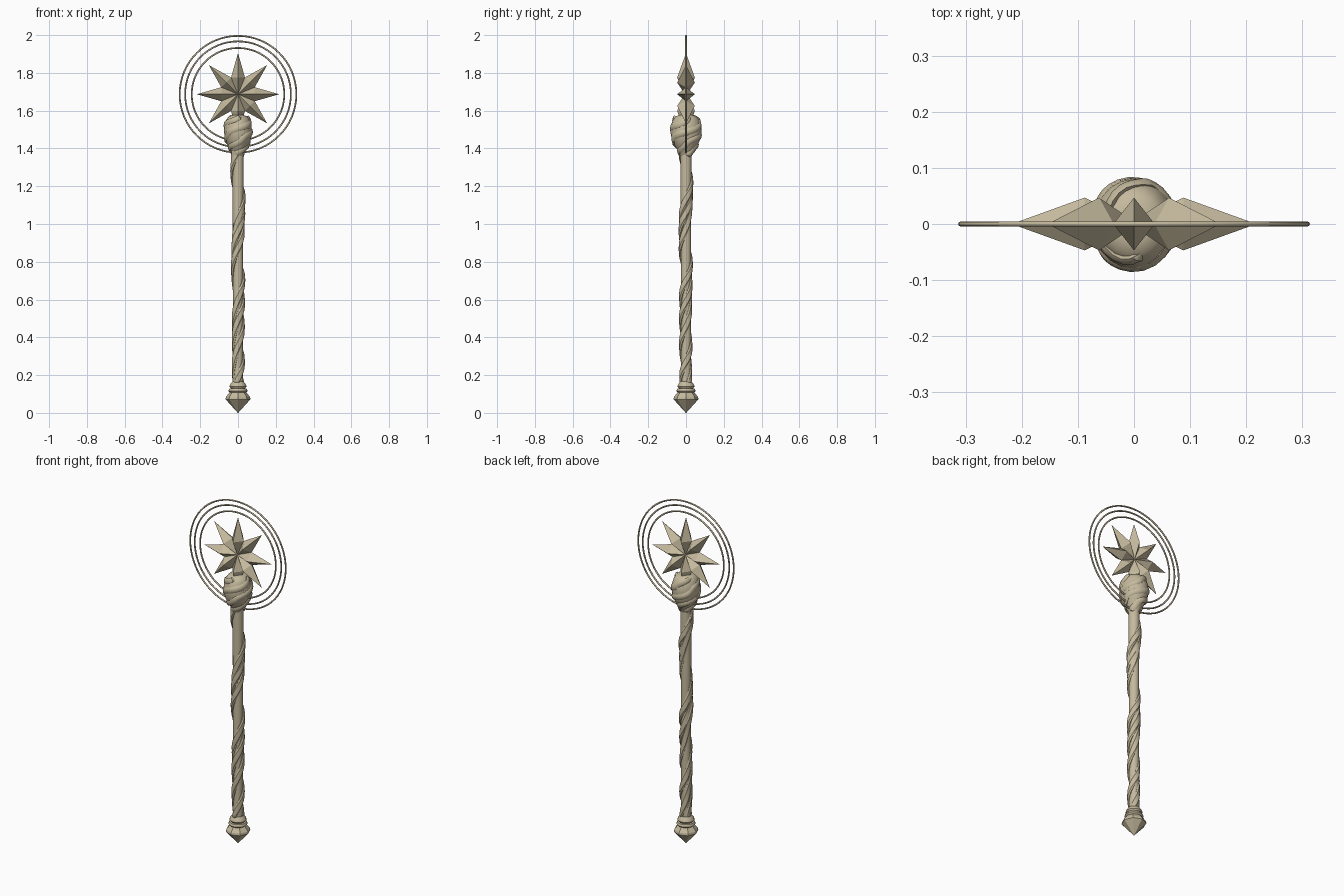
import bpy, bmesh, math
from mathutils import Matrix, Vector

if "Cube" in bpy.data.objects:
    bpy.data.objects.remove(bpy.data.objects["Cube"])

tan = bpy.data.materials.new("pale_wood")
tan.use_nodes = True
COLOUR = (0.56, 0.49, 0.34, 1)
tan.diffuse_color = COLOUR
tan.node_tree.nodes["Principled BSDF"].inputs["Base Color"].default_value = COLOUR

CENTRE = 1.687


def finish(name, bm, smooth=None):
    bmesh.ops.recalc_face_normals(bm, faces=bm.faces)
    mesh = bpy.data.meshes.new(name)
    bm.to_mesh(mesh)
    bm.free()
    mesh.materials.append(tan)
    ob = bpy.data.objects.new(name, mesh)
    bpy.context.collection.objects.link(ob)
    if smooth:
        bpy.ops.object.select_all(action='DESELECT')
        ob.select_set(True)
        bpy.context.view_layer.objects.active = ob
        bpy.ops.object.shade_smooth_by_angle(angle=math.radians(smooth))
    return ob


def loft(bm, rings, closed=False):
    """Skin a list of equal point rings, capping the ends if open."""
    loops = [[bm.verts.new(p) for p in ring] for ring in rings]
    pairs = list(zip(loops, loops[1:]))
    if closed:
        pairs.append((loops[-1], loops[0]))
    for a, b in pairs:
        for i in range(len(a)):
            j = (i + 1) % len(a)
            bm.faces.new((a[i], a[j], b[j], b[i]))
    if not closed:
        bm.faces.new(loops[0])
        bm.faces.new(loops[-1])


def lathe(name, profile, sides, smooth=None, x_scale=1):
    bm = bmesh.new()
    turn = [math.tau * i / sides for i in range(sides)]
    loft(bm, [[(r * x_scale * math.cos(a), r * math.sin(a), z) for a in turn]
              for r, z in profile])
    return finish(name, bm, smooth)


def vine(name, path, width, thick, sides=8):
    """Flattened strand along a path that winds round the z axis."""
    bm = bmesh.new()
    rings = []
    for i, p in enumerate(path):
        ahead = (path[min(i + 1, len(path) - 1)] - path[max(i - 1, 0)]).normalized()
        side = ahead.cross(Vector((p.x, p.y, 0))).normalized()
        out = side.cross(ahead)
        end = 0.3 if i in (0, len(path) - 1) else 1
        rings.append([p + end * (side * width * math.cos(t) + out * thick * math.sin(t))
                      for t in (math.tau * k / sides for k in range(sides))])
    loft(bm, rings)
    return finish(name, bm, 40)


def winding(z0, z1, turns, start, radius, x_scale=1, steps=100):
    path = []
    for i in range(steps + 1):
        f = i / steps
        z = z0 + (z1 - z0) * f
        a = start + math.tau * turns * f + 0.25 * math.sin(f * 17 + start)
        r = radius(z)
        path.append(Vector((r * x_scale * math.cos(a), r * math.sin(a), z)))
    return path


# Pommel: faceted point with a collar
lathe("pommel", [(0.001, 0), (0.066, 0.072), (0.064, 0.084), (0.042, 0.112)], 8)
lathe("pommel_collar", [(0.042, 0.106), (0.051, 0.116), (0.046, 0.128), (0.038, 0.13),
                        (0.045, 0.14), (0.042, 0.15), (0.03, 0.165)], 16, 35)

# Shaft and the strands twisted round it
lathe("shaft", [(0.026, 0.14), (0.027, 0.8), (0.03, 1.4)], 14, 40)
for i, (turns, start) in enumerate([(2.7, 0.4), (2.4, 2.5), (3.0, 4.5)]):
    vine(f"shaft_strand_{i + 1}",
         winding(0.15, 1.42, turns, start,
                 lambda z: 0.022 + 0.004 * z + 0.003 * math.sin(z * 14 + start)),
         0.017, 0.011)

# Knob: swollen head wrapped in slanting strands
KNOB = [(0.03, 1.36), (0.044, 1.39), (0.063, 1.42), (0.076, 1.45), (0.082, 1.485),
        (0.08, 1.52), (0.07, 1.55), (0.055, 1.57), (0.03, 1.577)]


def knob_radius(z):
    for (r0, a), (r1, b) in zip(KNOB, KNOB[1:]):
        if a <= z <= b:
            return r0 + (r1 - r0) * (z - a) / (b - a) - 0.004
    return 0.03


lathe("knob", KNOB, 20, 40, 0.9)
for i in range(3):
    vine(f"knob_strand_{i + 1}",
         winding(1.365, 1.565, 1.1, i * math.tau / 3, knob_radius, 0.9, 36),
         0.019, 0.009)

# Star: eight four-sided spikes meeting at the centre
bm = bmesh.new()
for k in range(8):
    turn = Matrix.Translation((0, 0, CENTRE)) @ Matrix.Rotation(k * math.tau / 8, 4, 'Y')
    root, tip = (bm.verts.new(turn @ Vector((0, 0, z))) for z in (-0.01, 0.218))
    belt = [bm.verts.new(turn @ Vector(p)) for p in
            ((0.037, 0, 0.088), (0, 0.047, 0.088), (-0.037, 0, 0.088), (0, -0.047, 0.088))]
    for i in range(4):
        j = (i + 1) % 4
        bm.faces.new((belt[i], belt[j], tip))
        bm.faces.new((belt[j], belt[i], root))
finish("star", bm)

# Three thin halo rings
for name, radius in (("inner", 0.245), ("middle", 0.28), ("outer", 0.309)):
    bm = bmesh.new()
    rings = []
    for i in range(64):
        a = math.tau * i / 64
        rings.append([((radius + 0.0045 * math.cos(t)) * math.cos(a), 0.0045 * math.sin(t),
                       CENTRE + (radius + 0.0045 * math.cos(t)) * math.sin(a))
                      for t in (math.tau * k / 8 for k in range(8))])
    loft(bm, rings, closed=True)
    finish(f"{name}_halo_ring", bm, 50)
